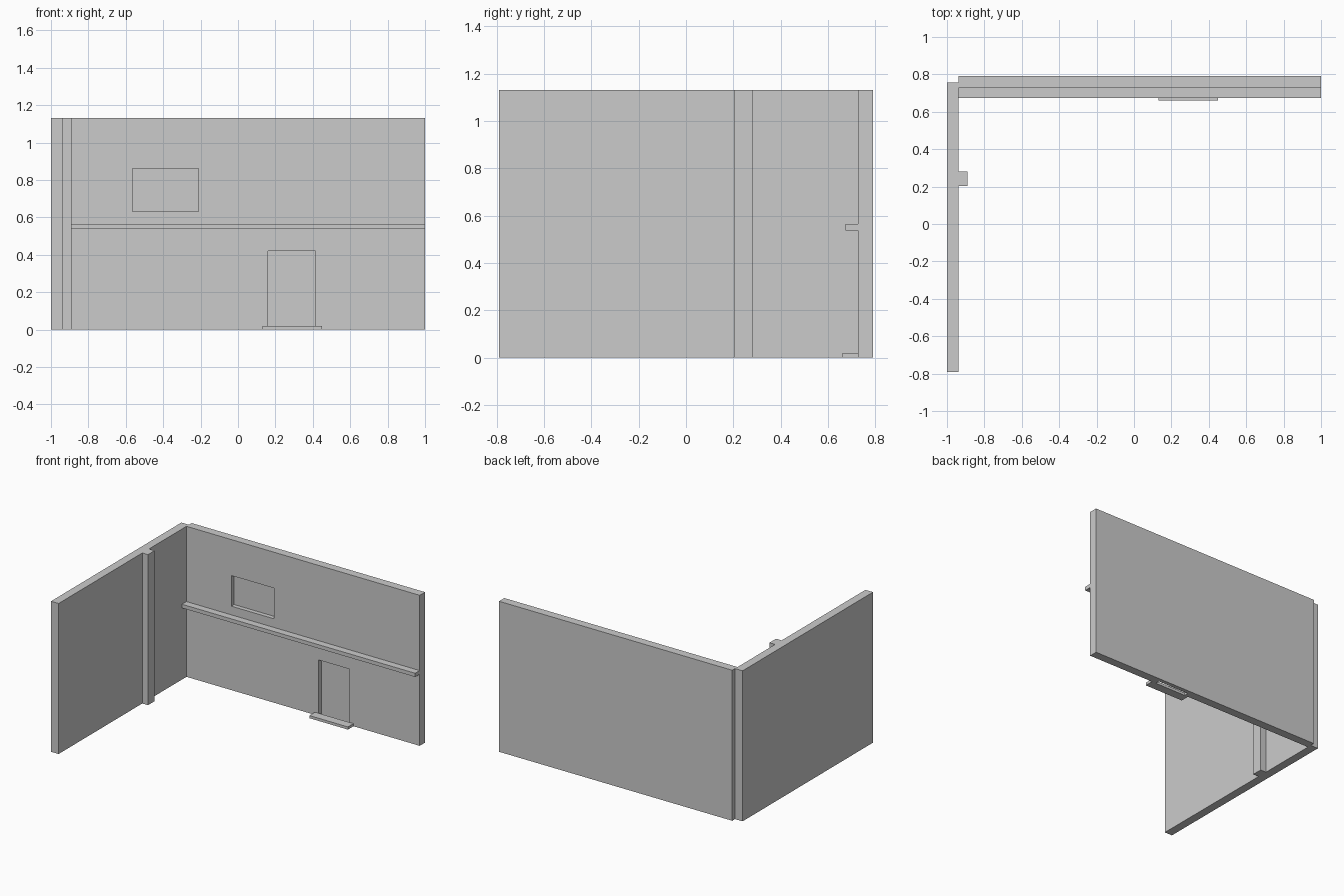
import bpy

if "Cube" in bpy.data.objects:
    bpy.data.objects.remove(bpy.data.objects["Cube"])

grey = bpy.data.materials.new("plaster_grey")
grey.diffuse_color = (0.6, 0.6, 0.6, 1)
grey.use_nodes = True
grey.node_tree.nodes["Principled BSDF"].inputs["Base Color"].default_value = grey.diffuse_color

# key planes
H = 1.13                            # wall height
BACK, FACE = 0.79, 0.727            # back wall: outer and inner face (y)
INNER = -0.937                      # left wall inner face (x)
RECESS = FACE + 0.033               # bottom of the shallow recesses


def box(name, x, y, z):
    """Axis-aligned box from (min, max) ranges."""
    bpy.ops.mesh.primitive_cube_add(
        size=1, location=[(a + b) / 2 for a, b in (x, y, z)])
    ob = bpy.context.object
    ob.name = name
    ob.scale = [b - a for a, b in (x, y, z)]
    bpy.ops.object.transform_apply(location=False, rotation=False, scale=True)
    ob.data.materials.append(grey)
    return ob


def recess(wall, name, x, z):
    """Cut a shallow niche into the inner face of the wall."""
    cutter = box(name, x, (FACE - 0.1, RECESS), z)
    cutter.hide_render = True
    cutter.display_type = 'WIRE'
    mod = wall.modifiers.new(name, 'BOOLEAN')
    mod.operation = 'DIFFERENCE'
    mod.solver = 'EXACT'
    mod.object = cutter


# walls
box("left_wall", (-1, INNER), (-0.79, 0.757), (0, H))
back = box("back_wall", (INNER, 1), (FACE, BACK), (0, H))

# window niche and doorway niche (doorway is open at the floor)
recess(back, "window_cutter", (-0.565, -0.21), (0.63, 0.86))
recess(back, "door_cutter", (0.16, 0.415), (-0.1, 0.42))

# pilaster on the left wall, rail and doorstep on the back wall
box("pilaster", (INNER, -0.89), (0.203, 0.282), (0, H))
box("wall_rail", (INNER, 1), (0.674, FACE), (0.537, 0.565))
box("doorstep", (0.13, 0.45), (0.661, FACE), (0, 0.02))
